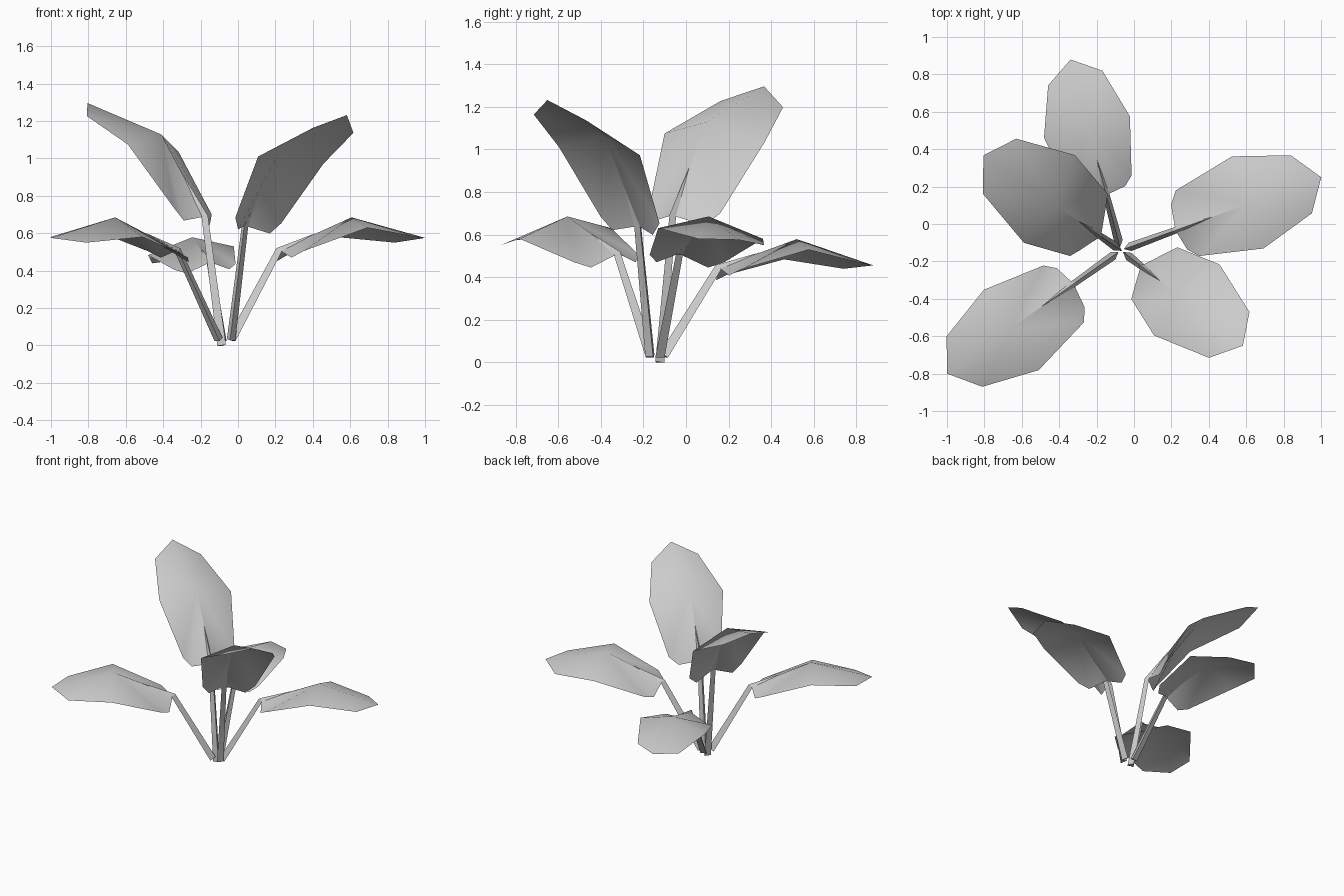
import bpy
from math import radians, cos, sin, pi
from mathutils import Vector, Matrix

cube = bpy.data.objects.get("Cube")
if cube:
    bpy.data.objects.remove(cube, do_unlink=True)

grey = bpy.data.materials.new("plain_grey")
grey.use_nodes = True
grey.diffuse_color = (0.6, 0.6, 0.6, 1)
grey.node_tree.nodes["Principled BSDF"].inputs["Base Color"].default_value = (0.6, 0.6, 0.6, 1)

ROOT = Vector((-0.07, -0.14, 0))
# Blade shape measured from the stem top: along, across, up
MIDRIB = (0.41, 0, 0.175)
RIM = [(0, 0, 0), (0.025, 0.137, -0.065), (0.075, 0.2, -0.04), (0.42, 0.268, 0.07),
       (0.717, 0.166, 0.04), (0.83, 0, 0.065), (0.717, -0.164, 0.07),
       (0.41, -0.252, 0.12), (0.075, -0.173, -0.005), (0.025, -0.12, -0.04)]


def add_mesh(name, verts, faces, smooth_angle):
    mesh = bpy.data.meshes.new(name)
    mesh.from_pydata(verts, [], faces)
    mesh.materials.append(grey)
    obj = bpy.data.objects.new(name, mesh)
    bpy.context.collection.objects.link(obj)
    bpy.ops.object.select_all(action='DESELECT')
    obj.select_set(True)
    bpy.context.view_layer.objects.active = obj
    bpy.ops.object.shade_smooth_by_angle(angle=radians(smooth_angle))
    return obj


def add_leaf(name, azimuth, base, top, pitch, length, width, mirror=1):
    turn = Matrix.Translation(ROOT) @ Matrix.Rotation(radians(azimuth), 4, 'Z')
    stem_top = Vector((top[0], 0, top[1]))
    place = (Matrix.Translation(stem_top) @ Matrix.Rotation(radians(-pitch), 4, 'Y')
             @ Matrix.Diagonal((length, width * mirror, length, 1)))

    # Blade: a fan of flat facets around the raised midrib point
    verts = [turn @ place @ Vector(p) for p in [MIDRIB] + RIM]
    n = len(RIM)
    faces = [(0, i + 1, (i + 1) % n + 1)[::mirror] for i in range(n)]
    add_mesh(name + "_blade", verts, faces, 35)

    # Stem: three-sided, tapering to a point on the blade's midrib
    start = Vector((base[0], 0, base[1]))
    axis = (stem_top - start).normalized()
    side = Vector((0, 1, 0))
    up = axis.cross(side)
    rings = []
    for centre, radius in ((start, 0.027), (stem_top, 0.02)):
        for k in range(3):
            a = pi / 2 + k * 2 * pi / 3
            rings.append(turn @ (centre + radius * (cos(a) * side + sin(a) * up)))
    rings.append(turn @ place @ Vector((0.21, 0, 0.092)))
    faces = [(2, 1, 0)]
    for k in range(3):
        j = (k + 1) % 3
        faces += [(k, j, j + 3, k + 3), (k + 3, j + 3, 6)]
    add_mesh(name + "_stem", rings, faces, 20)


# Name, compass angle, stem base, stem top, blade pitch, length, width, mirroring
OUT = (0.04, 0.03)
add_leaf("right_low_leaf", 20, OUT, (0.31, 0.51), 0, 1, 1)
add_leaf("left_low_leaf", 215.4, OUT, (0.31, 0.51), 0, 1, 1)
add_leaf("back_low_leaf", 104.8, OUT, (0.305, 0.445), -3.7, 0.9, 0.91)
add_leaf("back_tall_leaf", 145.4, (0.02, 0.0), (0.13, 0.69), 34, 1.17, 1.04, -1)
add_leaf("front_tall_leaf", -38.1, OUT, (0.135, 0.64), 36, 1.095, 0.99)
